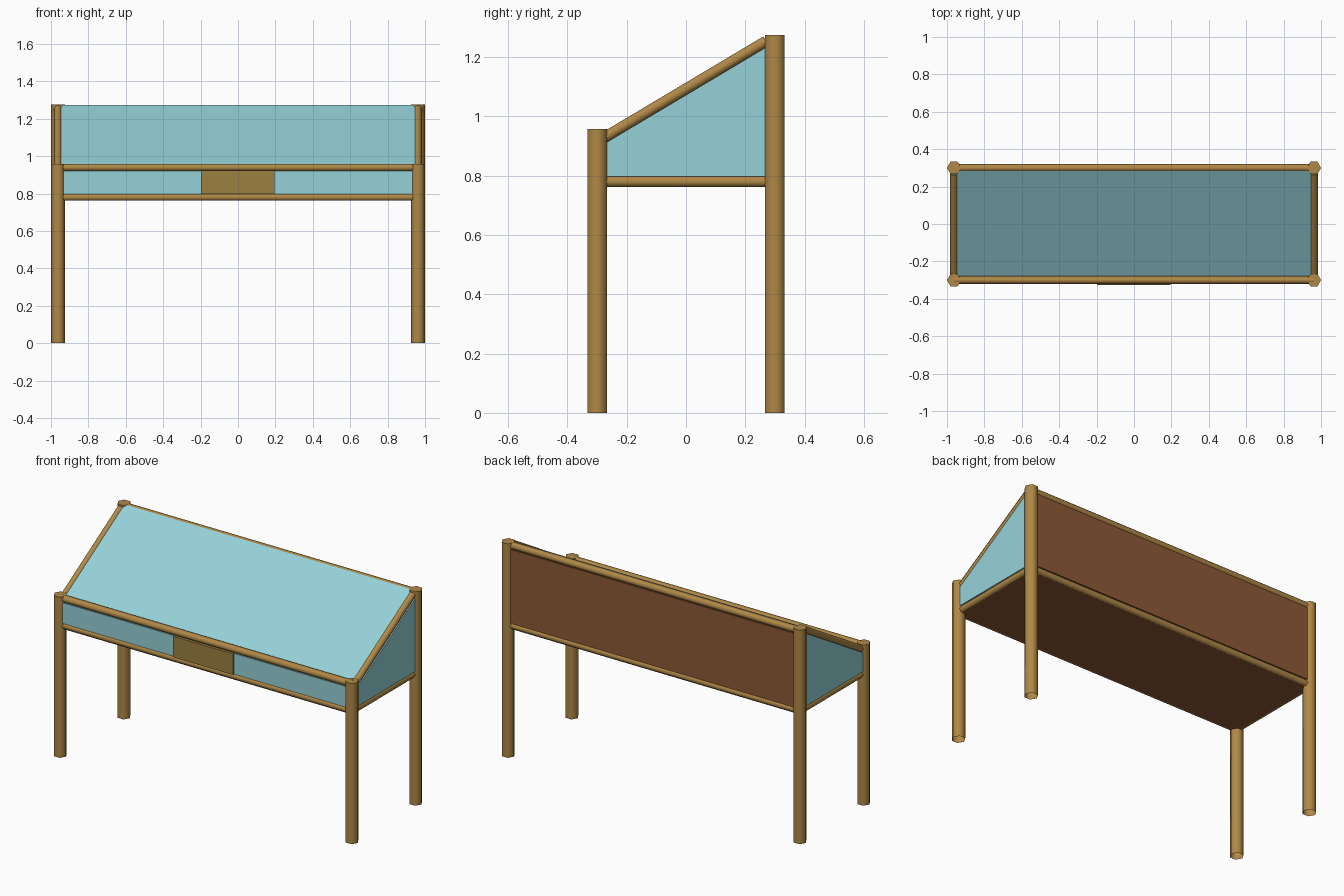
import bpy, bmesh
from math import cos, sin, radians
from mathutils import Vector

if "Cube" in bpy.data.objects:
    bpy.data.objects.remove(bpy.data.objects["Cube"])


def material(name, rgb):
    m = bpy.data.materials.new(name)
    m.diffuse_color = (*rgb, 1)
    m.use_nodes = True
    m.node_tree.nodes["Principled BSDF"].inputs["Base Color"].default_value = m.diffuse_color
    return m


wood = material("light_wood", (0.43, 0.245, 0.062))
olive = material("drawer_wood", (0.33, 0.215, 0.055))
blue = material("pale_blue", (0.30, 0.64, 0.69))
brown = material("dark_wood", (0.27, 0.10, 0.035))


def finish(name, bm, mat):
    me = bpy.data.meshes.new(name)
    bmesh.ops.recalc_face_normals(bm, faces=bm.faces)
    bm.to_mesh(me)
    bm.free()
    me.materials.append(mat)
    ob = bpy.data.objects.new(name, me)
    bpy.context.collection.objects.link(ob)


def bar(name, p0, p1, r, corner, foot=True):
    """Six-sided bar from p0 to p1 with one ridge pointing along corner."""
    p0, p1, u = Vector(p0), Vector(p1), Vector(corner)
    v = (p1 - p0).normalized().cross(u)
    bm = bmesh.new()
    offs = [r * (u * cos(radians(60 * i)) + v * sin(radians(60 * i))) for i in range(6)]
    a = [bm.verts.new(p0 + o) for o in offs]
    b = [bm.verts.new(p1 + o) for o in offs]
    if foot:
        bm.faces.new(a)
    bm.faces.new(b)
    for i in range(6):
        j = (i + 1) % 6
        bm.faces.new((a[i], a[j], b[j], b[i])).smooth = True
    finish(name, bm, wood)


def slab(name, outline, inward, mat):
    """Flat panel: the outline is the outer face, thickened along inward."""
    bm = bmesh.new()
    a = [bm.verts.new(p) for p in outline]
    b = [bm.verts.new(Vector(p) + Vector(inward)) for p in outline]
    bm.faces.new(a)
    bm.faces.new(b)
    for i in range(4):
        j = (i + 1) % 4
        bm.faces.new((a[i], a[j], b[j], b[i]))
    finish(name, bm, mat)


X, Y, R = 0.962, 0.30, 0.021
FRONT_H, BACK_H = 0.957, 1.275
LOW = 0.780            # height of the lower rails
T = 0.03               # panel thickness


def slope(y, lift=0.0):
    """Height of the sloping rail's centre line at depth y."""
    return 1.093 + lift + 0.596 * y


for s, side in ((-1, "left"), (1, "right")):
    # Corner legs, open underneath
    bar(f"{side}_front_leg", (s * X, -Y, 0), (s * X, -Y, FRONT_H), 0.038, (1, 0, 0), False)
    bar(f"{side}_back_leg", (s * X, Y, 0), (s * X, Y, BACK_H), 0.038, (1, 0, 0), False)
    # Side rails, level below and sloping above
    bar(f"{side}_lower_rail", (s * X, -0.29, LOW), (s * X, 0.29, LOW), R, (1, 0, 0))
    bar(f"{side}_sloping_rail", (s * X, -0.29, slope(-0.29)), (s * X, 0.27, slope(0.27)), R, (1, 0, 0))
    # Side panel flush with the outside of the rails
    px = s * 0.979
    slab(f"{side}_panel", [(px, -0.28, LOW + 0.018), (px, 0.28, LOW + 0.018),
                           (px, 0.28, slope(0.28, -0.021)), (px, -0.28, slope(-0.28, -0.021))],
         (-s * T, 0, 0), blue)

# Long rails
for name, y, z in (("front_lower_rail", -Y, LOW), ("front_upper_rail", -Y, 0.939),
                   ("back_lower_rail", Y, LOW), ("back_upper_rail", Y, 1.256)):
    bar(name, (-X, y, z), (X, y, z), R, (0, 1, 0))


# Front and back panels
def upright(name, y, top, inward, mat):
    z = LOW + 0.018
    slab(name, [(-X, y, z), (X, y, z), (X, y, top), (-X, y, top)], (0, inward, 0), mat)


upright("front_panel", -0.3175, 0.921, T, blue)
upright("back_panel", 0.3175, 1.238, -T, brown)

# Sloping top and underside
y0, y1 = -0.29, 0.284
slab("sloping_top", [(-X, y0, slope(y0, 0.012)), (X, y0, slope(y0, 0.012)),
                     (X, y1, slope(y1, 0.012)), (-X, y1, slope(y1, 0.012))], (0, 0, -0.02), blue)
slab("underside", [(-X, -0.3, 0.7615), (X, -0.3, 0.7615), (X, 0.3, 0.7615), (-X, 0.3, 0.7615)],
     (0, 0, 0.02), brown)

# Drawer front
slab("drawer_front", [(-0.199, -0.327, 0.797), (0.195, -0.327, 0.797),
                      (0.195, -0.327, 0.922), (-0.199, -0.327, 0.922)], (0, T, 0), olive)
